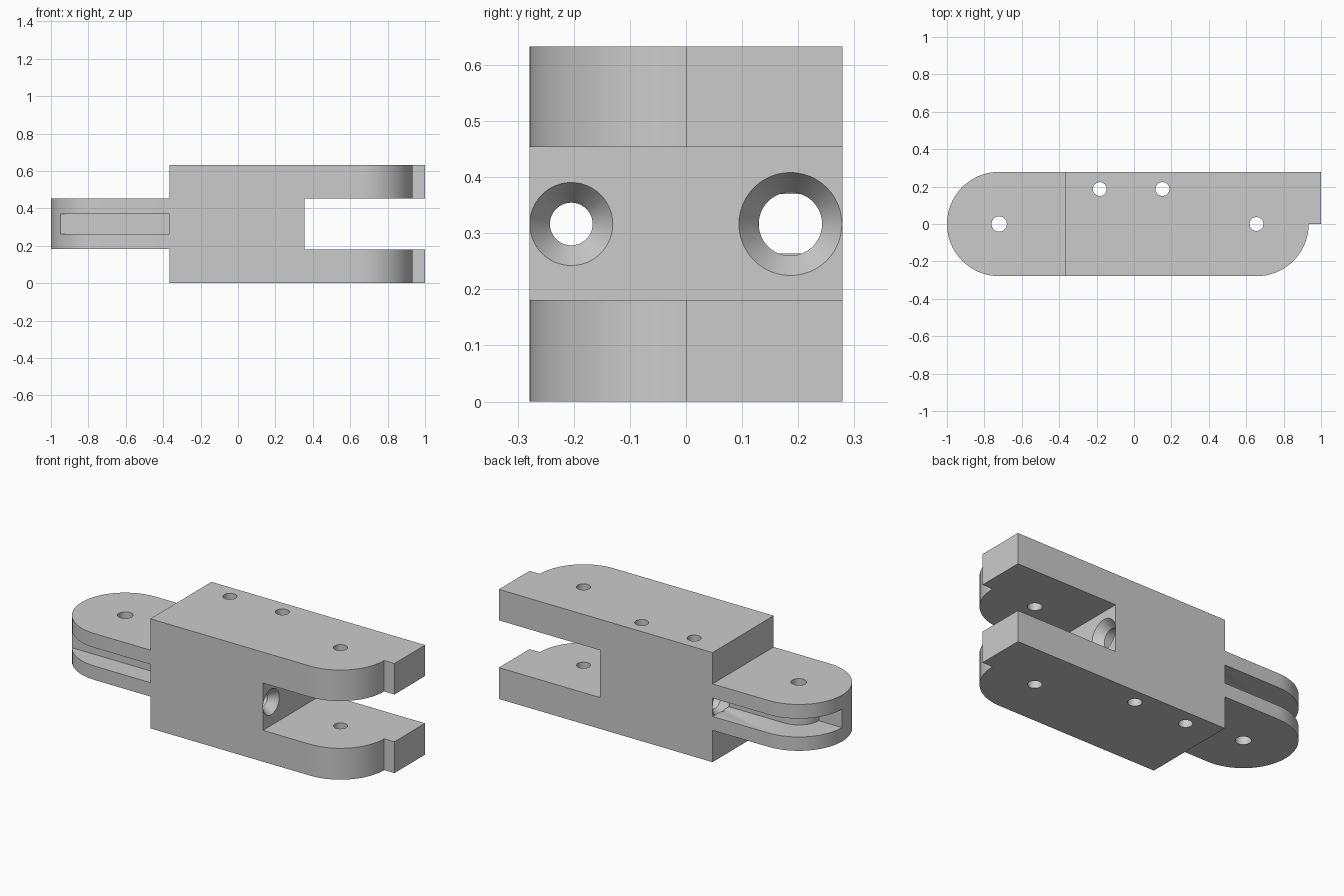
import bpy, bmesh, math

if "Cube" in bpy.data.objects:
    bpy.data.objects.remove(bpy.data.objects["Cube"])

R = 0.279          # half width and knuckle radius
MID = 0.3165       # mid height
TOP = 0.633
BODY_X, FORK_X = -0.365, 0.355
TIP_X, PIN_X = -0.721, 0.655

gray = bpy.data.materials.new("plain gray")
gray.diffuse_color = (0.6, 0.6, 0.6, 1)
gray.use_nodes = True
gray.node_tree.nodes["Principled BSDF"].inputs["Base Color"].default_value = gray.diffuse_color


def arc(cx, cy, r, a0, a1, n=32):
    return [(cx + r * math.cos(math.radians(a0 + (a1 - a0) * i / n)),
             cy + r * math.sin(math.radians(a0 + (a1 - a0) * i / n))) for i in range(n + 1)]


def prism(name, outline, z0, z1):
    """Extrude a closed plan outline between two heights."""
    bm = bmesh.new()
    base = bm.faces.new([bm.verts.new((x, y, z0)) for x, y in outline])
    top = bmesh.ops.extrude_face_region(bm, geom=[base])["geom"]
    bmesh.ops.translate(bm, vec=(0, 0, z1 - z0),
                        verts=[v for v in top if isinstance(v, bmesh.types.BMVert)])
    bmesh.ops.recalc_face_normals(bm, faces=bm.faces)
    mesh = bpy.data.meshes.new(name)
    bm.to_mesh(mesh)
    bm.free()
    ob = bpy.data.objects.new(name, mesh)
    bpy.context.collection.objects.link(ob)
    mesh.materials.append(gray)
    return ob


def box(name, x0, x1, y0, y1, z0, z1):
    return prism(name, [(x0, y0), (x1, y0), (x1, y1), (x0, y1)], z0, z1)


def cone(name, r1, r2, depth, loc, along_x=False):
    bpy.ops.mesh.primitive_cone_add(vertices=48, radius1=r1, radius2=r2, depth=depth, location=loc,
                                    rotation=(0, math.pi / 2 if along_x else 0, 0))
    ob = bpy.context.object
    ob.name = name
    ob.data.materials.append(gray)
    return ob


def combine(target, tool, operation="DIFFERENCE"):
    """Apply a boolean and discard the tool."""
    mod = target.modifiers.new("bool", "BOOLEAN")
    mod.operation, mod.solver, mod.object = operation, "EXACT", tool
    bpy.context.view_layer.objects.active = target
    bpy.ops.object.modifier_apply(modifier=mod.name)
    bpy.data.objects.remove(tool, do_unlink=True)


# Body with rounded fork corner and stop step
body = prism("finger_link", [(BODY_X, R), (BODY_X, -R)] + arc(PIN_X, 0, R, -90, 0)
             + [(1, 0), (1, R)], 0, TOP)
combine(body, box("fork_gap", FORK_X, 1.2, -0.5, 0.5, 0.181, 0.454))

# Rounded tongue
tongue = prism("tongue", arc(TIP_X, 0, R, 90, 270) + [(BODY_X + 0.1, -R), (BODY_X + 0.1, R)],
               0.184, 0.452)
combine(body, tongue, "UNION")

# Front cord groove, straight
combine(body, box("front_groove", -1.2, BODY_X, -0.5, -0.16, 0.264, 0.37))
# Back cord groove, wrapping a hub
hub = 0.13
combine(body, prism("back_groove", [(-1.2, 0.003)] + arc(TIP_X, 0, hub, 178.7, 90, 20)
                    + [(BODY_X, hub), (BODY_X, 0.5), (-1.2, 0.5)], 0.264, 0.37))

# Cord channels, countersunk at both ends
for y, r, rim in ((-0.2045, 0.038, 0.074), (0.186, 0.0565, 0.0918)):
    combine(body, cone("channel", r, r, FORK_X - BODY_X + 0.02,
                       ((FORK_X + BODY_X) / 2, y, MID), True))
    d = 0.05
    combine(body, cone("left_sink", rim, r, d, (BODY_X + d / 2, y, MID), True))
    combine(body, cone("right_sink", r, rim, d, (FORK_X - d / 2, y, MID), True))

# Vertical pin holes
for x, y, r in ((TIP_X, 0, 0.041), (PIN_X, 0, 0.037), (-0.183, 0.187, 0.037), (0.152, 0.187, 0.037)):
    combine(body, cone("pin_hole", r, r, 1, (x, y, MID)))

bpy.ops.object.select_all(action="DESELECT")
body.select_set(True)
bpy.context.view_layer.objects.active = body
bpy.ops.object.shade_smooth_by_angle(angle=math.radians(30))
